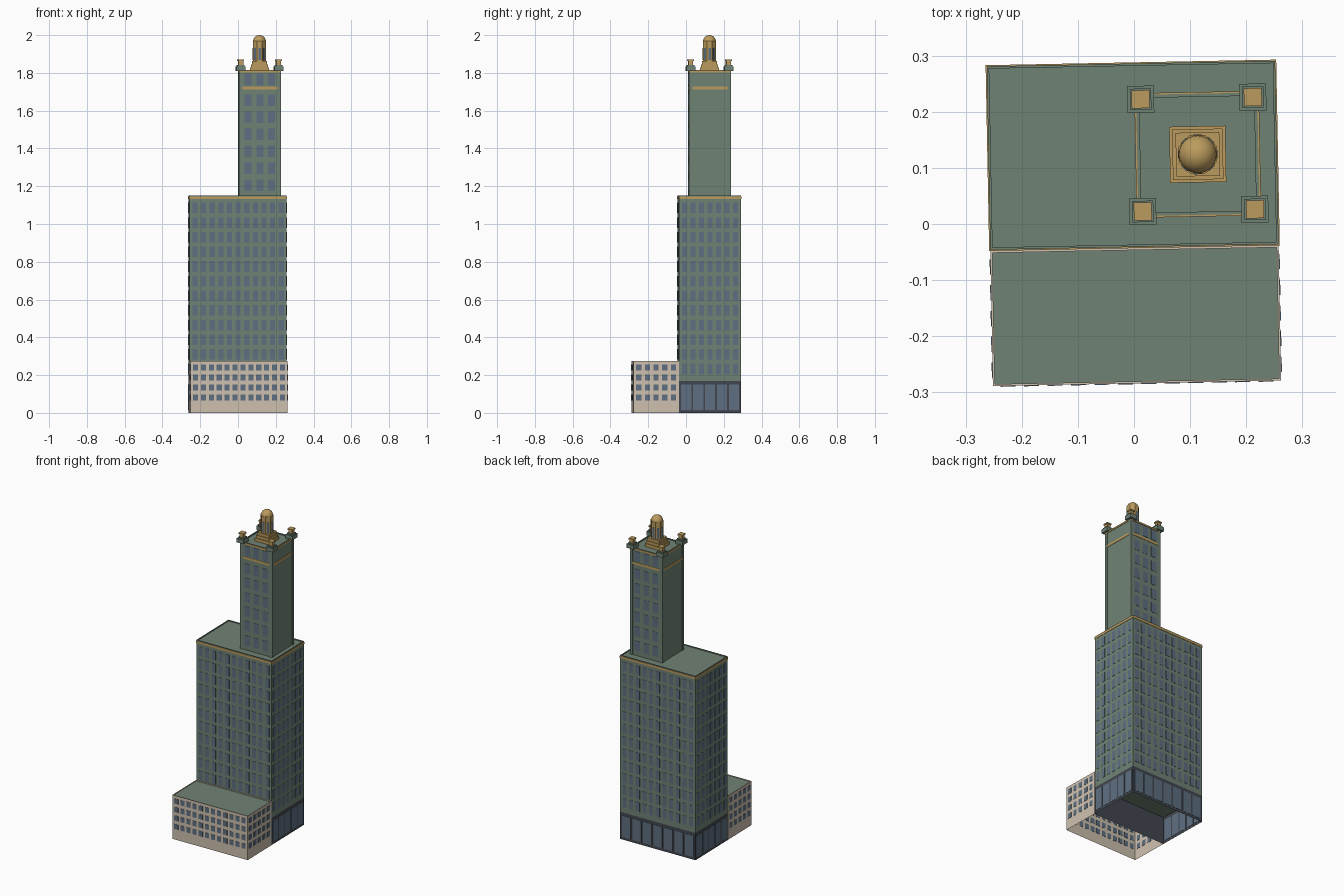
import bpy, bmesh, math
from mathutils import Matrix, Vector

if "Cube" in bpy.data.objects:
    bpy.data.objects.remove(bpy.data.objects["Cube"])

TURN = Matrix.Rotation(math.radians(1.1), 4, 'Z')   # whole building sits slightly turned


def mat(name, r, g, b):
    m = bpy.data.materials.new(name)
    m.diffuse_color = (r, g, b, 1)
    m.use_nodes = True
    m.node_tree.nodes["Principled BSDF"].inputs["Base Color"].default_value = m.diffuse_color
    return m


GREEN = mat("green_stone", 0.16, 0.225, 0.175)
GLASS = mat("blue_glass", 0.11, 0.16, 0.22)
GOLD = mat("gold_trim", 0.50, 0.33, 0.11)
BEIGE = mat("beige_stone", 0.62, 0.53, 0.43)
DARK = mat("charcoal", 0.055, 0.062, 0.078)


def finish(name, bm, *mats):
    me = bpy.data.meshes.new(name)
    bm.transform(TURN)
    bm.to_mesh(me)
    bm.free()
    for m in mats:
        me.materials.append(m)
    ob = bpy.data.objects.new(name, me)
    bpy.context.collection.objects.link(ob)
    return ob


def add_box(bm, x0, x1, y0, y1, z0, z1):
    m = (Matrix.Translation(((x0 + x1) / 2, (y0 + y1) / 2, (z0 + z1) / 2))
         @ Matrix.Diagonal((x1 - x0, y1 - y0, z1 - z0, 1)))
    bmesh.ops.create_cube(bm, size=1, matrix=m)


def drop_face(bm, sign):
    bm.normal_update()
    faces = [f for f in bm.faces if f.normal.z * sign > 0.9]
    bmesh.ops.delete(bm, geom=faces, context='FACES')


def block(name, b, z0, z1, wall, roof=None, parapet=0, depth=0, open_bottom=False, open_top=False):
    """Box with optional sunken roof and open ends; b = x0, x1, y0, y1."""
    bm = bmesh.new()
    add_box(bm, *b, z0, z1)
    bm.normal_update()
    if parapet:
        top = [f for f in bm.faces if f.normal.z > 0.9]
        bmesh.ops.inset_region(bm, faces=top, thickness=parapet)
        r = bmesh.ops.extrude_face_region(bm, geom=top)
        bmesh.ops.delete(bm, geom=top, context='FACES_ONLY')
        bmesh.ops.translate(bm, vec=(0, 0, -depth),
                            verts=[v for v in r['geom'] if isinstance(v, bmesh.types.BMVert)])
        for f in r['geom']:
            if isinstance(f, bmesh.types.BMFace):
                f.material_index = 1
    if open_bottom:
        drop_face(bm, -1)
    if open_top:
        drop_face(bm, 1)
    return finish(name, bm, wall, roof or wall)


def band(name, b, z0, z1, out, m):
    """Thin ring around a block."""
    x0, x1, y0, y1 = b
    bm = bmesh.new()
    for c in ((x0 - out, x1 + out, y0 - out, y0 + out), (x0 - out, x1 + out, y1 - out, y1 + out),
              (x0 - out, x0 + out, y0 + out, y1 - out), (x1 - out, x1 + out, y0 + out, y1 - out)):
        add_box(bm, *c, z0, z1)
    return finish(name, bm, m)


def windows(name, b, sides, zs, w, h, margin=0.0, out=0.0015):
    """Window grid; sides maps a wall to its number of columns."""
    x0, x1, y0, y1 = b
    bm = bmesh.new()
    for side, n in sides.items():
        lo, hi = (x0, x1) if side in ("front", "back") else (y0, y1)
        step = (hi - lo - 2 * margin) / n
        plane = {"front": y0, "back": y1, "left": x0, "right": x1}[side]
        for i in range(n):
            c = lo + margin + (i + 0.5) * step
            for z in zs:
                u, v = (c - w / 2, c + w / 2), (plane - out, plane + out)
                args = (*u, *v) if side in ("front", "back") else (*v, *u)
                add_box(bm, *args, z - h / 2, z + h / 2)
    return finish(name, bm, GLASS)


# Low front wing
wing = (-0.257, 0.257, -0.284, -0.043)
block("front_wing", wing, 0, 0.275, BEIGE, GREEN, 0.005, 0.004, open_bottom=True)
windows("wing_windows", wing, {"front": 12, "left": 5, "right": 5},
        [0.082, 0.135, 0.188, 0.241], 0.027, 0.032, 0.006)

# Lobby storey with large panes
main = (-0.257, 0.257, -0.041, 0.286)
block("lobby", main, 0, 0.17, DARK, open_bottom=True, open_top=True)
windows("lobby_panes_sides", main, {"left": 5, "right": 5}, [0.083], 0.054, 0.133, 0.006)
windows("lobby_panes_back", main, {"back": 7}, [0.083], 0.06, 0.133, 0.006)

# Main shaft
block("main_block", main, 0.17, 1.15, GREEN, GREEN, 0.006, 0.006)
band("main_cornice", main, 1.132, 1.145, 0.002, GOLD)
rows = [1.085 - 0.0775 * k for k in range(12)]
windows("main_windows_front", main, {"front": 11}, rows[:11], 0.027, 0.056, 0.006)
windows("main_windows_other", main, {"back": 11, "left": 7, "right": 7}, rows, 0.027, 0.056, 0.006)

# Upper tower
cx, cy, half = 0.116, 0.122, 0.108
tower = (cx - half, cx + half, cy - half, cy + half)
block("tower", tower, 1.144, 1.815, GREEN, GREEN, 0.008, 0.006)
band("tower_gold_band", tower, 1.712, 1.727, 0.002, GOLD)
band("tower_top_trim", tower, 1.803, 1.813, 0.003, GOLD)
windows("tower_windows", tower, {"front": 3, "back": 3},
        [1.205 + 0.09 * k for k in range(6)] + [1.765], 0.037, 0.062, 0.015)

# Corner piers, turrets and gold caps
piers, turrets, caps = bmesh.new(), bmesh.new(), bmesh.new()


def square(bm, x, y, r, z0, z1):
    add_box(bm, x - r, x + r, y - r, y + r, z0, z1)


for sx in (-1, 1):
    for sy in (-1, 1):
        square(piers, cx + sx * 0.102, cy + sy * 0.102, 0.009, 1.144, 1.81)
        x, y = cx + sx * 0.1, cy + sy * 0.1
        square(turrets, x, y, 0.024, 1.81, 1.835)
        square(turrets, x, y, 0.019, 1.835, 1.842)
        square(caps, x, y, 0.012, 1.842, 1.862)
        square(caps, x, y, 0.016, 1.862, 1.87)
finish("tower_corner_piers", piers, GREEN)
finish("corner_turrets", turrets, GREEN)
finish("turret_caps", caps, GOLD)

# Stepped lantern base
steps = bmesh.new()
for r, z0, z1 in ((0.05, 1.809, 1.828), (0.045, 1.828, 1.845), (0.039, 1.845, 1.862)):
    square(steps, cx, cy, r, z0, z1)
finish("lantern_steps", steps, GOLD)

# Octagonal lantern drum with a tall window on each side
drum = bmesh.new()
apothem = 0.034
place = Matrix.Translation((cx, cy, 1.916)) @ Matrix.Rotation(math.pi / 8, 4, 'Z')
rad = apothem / math.cos(math.pi / 8)
bmesh.ops.create_cone(drum, cap_ends=True, segments=8, radius1=rad, radius2=rad,
                      depth=0.108, matrix=place)
finish("lantern_drum", drum, GOLD)
panes = bmesh.new()
for k in range(8):
    m = (Matrix.Translation((cx, cy, 1.9)) @ Matrix.Rotation(k * math.pi / 4, 4, 'Z')
         @ Matrix.Translation((apothem, 0, 0)) @ Matrix.Diagonal((0.003, 0.014, 0.066, 1)))
    bmesh.ops.create_cube(panes, size=1, matrix=m)
finish("lantern_windows", panes, GLASS)

# Dome
dome = bmesh.new()
bmesh.ops.create_uvsphere(dome, u_segments=24, v_segments=12, radius=1,
                          matrix=Matrix.Translation((cx, cy, 1.967)) @ Matrix.Diagonal((0.034, 0.034, 0.033, 1)))
bmesh.ops.bisect_plane(dome, geom=dome.verts[:] + dome.edges[:] + dome.faces[:],
                       plane_co=Vector((0, 0, 1.967)), plane_no=Vector((0, 0, 1)), clear_inner=True)
for f in dome.faces:
    f.smooth = True
finish("lantern_dome", dome, GOLD)
